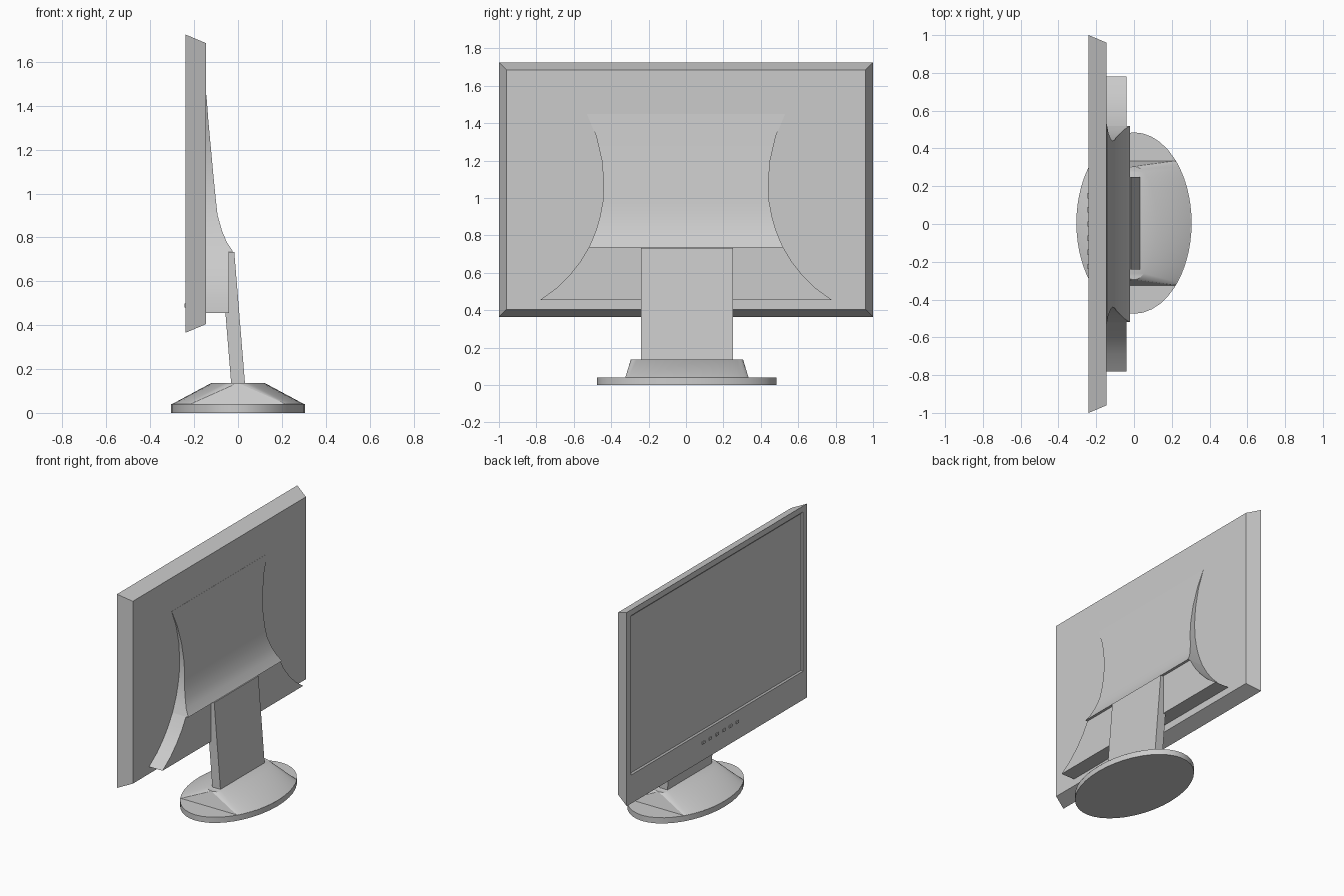
import bpy
import bmesh
from math import cos, sin, pi, sqrt, radians

cube = bpy.data.objects.get("Cube")
if cube:
    bpy.data.objects.remove(cube, do_unlink=True)

GREY = (0.6, 0.6, 0.6, 1.0)
grey = bpy.data.materials.new("plain grey")
grey.diffuse_color = GREY
grey.use_nodes = True
grey.node_tree.nodes["Principled BSDF"].inputs["Base Color"].default_value = GREY


def loft(name, rings, smooth=None):
    """Skin a closed solid through rings of equal point count."""
    bm = bmesh.new()
    rows = [[bm.verts.new(p) for p in ring] for ring in rings]
    n = len(rows[0])
    for a, b in zip(rows, rows[1:]):
        for i in range(n):
            j = (i + 1) % n
            bm.faces.new((a[i], a[j], b[j], b[i]))
    bm.faces.new(rows[0])
    bm.faces.new(rows[-1])
    bmesh.ops.remove_doubles(bm, verts=bm.verts, dist=0.0005)
    bmesh.ops.recalc_face_normals(bm, faces=bm.faces)
    mesh = bpy.data.meshes.new(name)
    bm.to_mesh(mesh)
    bm.free()
    mesh.materials.append(grey)
    obj = bpy.data.objects.new(name, mesh)
    bpy.context.collection.objects.link(obj)
    if smooth:
        bpy.ops.object.select_all(action='DESELECT')
        obj.select_set(True)
        bpy.context.view_layer.objects.active = obj
        bpy.ops.object.shade_smooth_by_angle(angle=radians(smooth))
    return obj


def upright(x, half_y, low, high):
    """Rectangle standing across the x axis."""
    return [(x, -half_y, low), (x, half_y, low), (x, half_y, high), (x, -half_y, high)]


def flat(x0, x1, half_y, z, mid_y=0.0):
    """Rectangle lying at height z."""
    return [(x0, mid_y - half_y, z), (x1, mid_y - half_y, z),
            (x1, mid_y + half_y, z), (x0, mid_y + half_y, z)]


# Panel with tapered edges and a slightly recessed screen
loft("screen_panel", [
    upright(-0.145, 0.96, 0.405, 1.685),
    upright(-0.24, 1.0, 0.365, 1.725),
    upright(-0.24, 0.955, 0.565, 1.685),
    upright(-0.232, 0.945, 0.575, 1.675),
])

# Rear housing: waisted sides, sloping hood, stepped lower block
hood = [(1.45, 0.53, -0.144), (1.33, 0.48, -0.135), (1.2, 0.45, -0.123),
        (1.08, 0.44, -0.112), (0.98, 0.445, -0.102), (0.9, 0.46, -0.093),
        (0.83, 0.48, -0.073), (0.78, 0.50, -0.052), (0.735, 0.52, -0.022)]
block = [(0.735, 0.52, -0.04), (0.66, 0.565, -0.04), (0.59, 0.62, -0.04),
         (0.52, 0.69, -0.04), (0.455, 0.78, -0.04)]
loft("rear_housing", [flat(-0.15, x, w, z) for z, w, x in hood + block], smooth=25)

# Leaning neck
loft("neck", [flat(-0.03, 0.033, 0.245, 0.12, 0.005),
              flat(-0.08, -0.017, 0.245, 0.733, 0.005)])

# Oval foot
MID = 0.005
RX, RY = 0.305, 0.48


def oval(z, n=40):
    return [(RX * cos(2 * pi * i / n), MID + RY * sin(2 * pi * i / n), z)
            for i in range(n)]


loft("foot_plate", [oval(0), oval(0.04)], smooth=30)

# Raised foot cover, cut off at both ends by a sloping triangle
STEPS = 20
cover = []
for i in range(STEPS + 1):
    t = sin(pi * (i / STEPS - 0.5))
    low_y, top_y = 0.33 * t, 0.30 * t
    low_x = RX * sqrt(1 - (low_y / RY) ** 2)
    top_x = 0.12 * sqrt(max(0, 1 - t * t))
    cover.append([(-low_x, MID + low_y, 0.038), (low_x, MID + low_y, 0.038),
                  (top_x, MID + top_y, 0.137), (-top_x, MID + top_y, 0.137)])
loft("foot_cover", cover, smooth=30)

# Row of control buttons under the screen
for i in range(6):
    y = 0.15 - i * 0.075
    loft(f"button_{i + 1}", [flat(-0.245, -0.238, 0.014, z, y) for z in (0.48, 0.498)])
